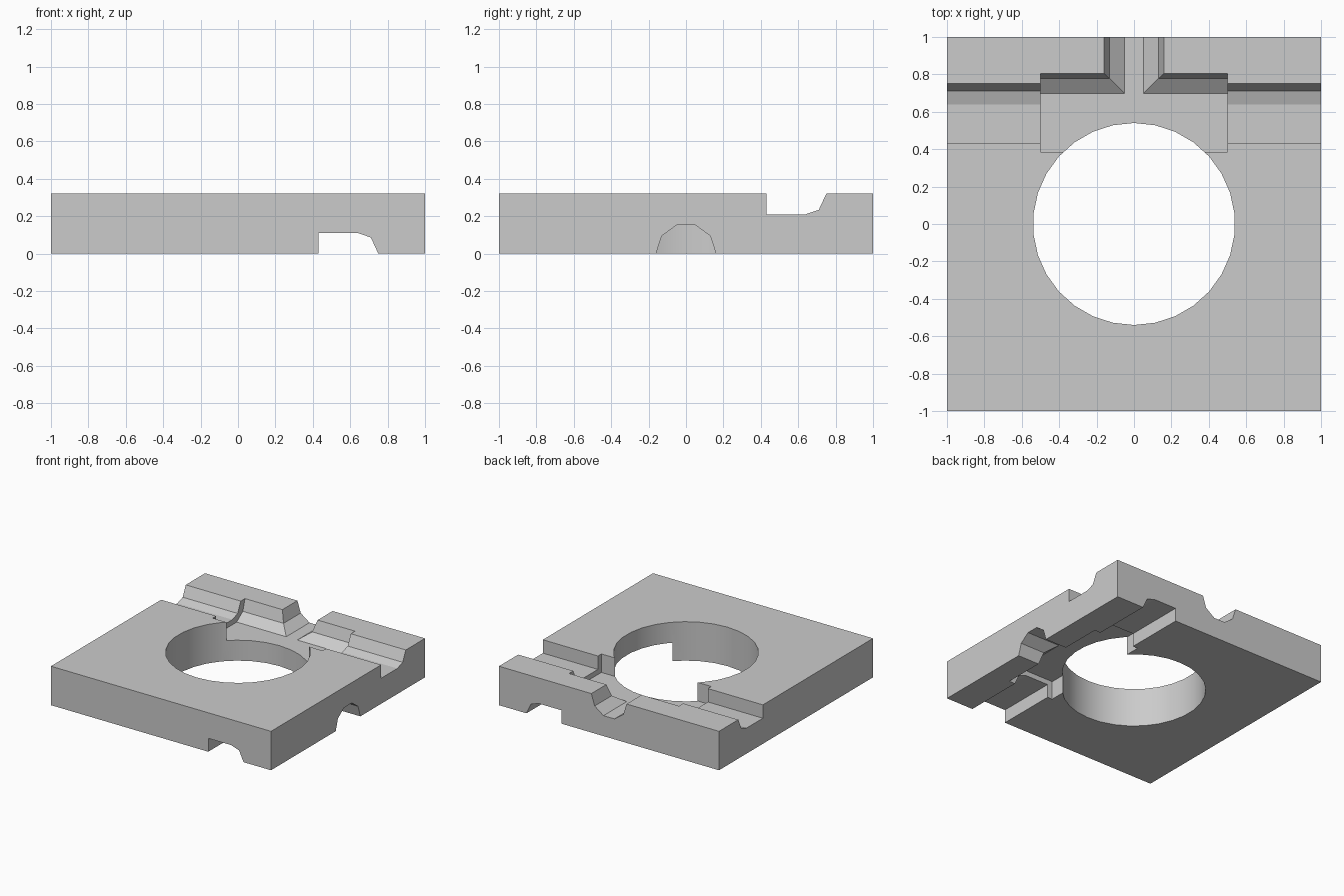
import bpy
import bmesh
import math
from mathutils import Matrix, Vector

cube = bpy.data.objects.get("Cube")
if cube:
    bpy.data.objects.remove(cube, do_unlink=True)

H = 0.32      # slab thickness
OVER = 0.1    # how far cutters reach beyond the slab


def add_object(name, bm):
    bmesh.ops.recalc_face_normals(bm, faces=bm.faces)
    mesh = bpy.data.meshes.new(name)
    bm.to_mesh(mesh)
    bm.free()
    obj = bpy.data.objects.new(name, mesh)
    bpy.context.collection.objects.link(obj)
    return obj


def channel_cutter(name, profile, start, end, along_x, flip):
    """Sweep an (across, depth) profile; flip swaps x/y and turns it underneath."""
    bm = bmesh.new()
    corners = []
    for across, depth in profile:
        z = H - depth
        corners.append((start, across, z) if along_x else (across, start, z))
    face = bm.faces.new([bm.verts.new(c) for c in corners])
    sweep = Vector((end - start, 0, 0) if along_x else (0, end - start, 0))
    result = bmesh.ops.extrude_face_region(bm, geom=[face])
    moved = [v for v in result["geom"] if isinstance(v, bmesh.types.BMVert)]
    bmesh.ops.translate(bm, verts=moved, vec=sweep)
    if flip:
        for v in bm.verts:
            v.co = (v.co.y, v.co.x, H - v.co.z)
    return add_object(name, bm)


# Square slab
bm = bmesh.new()
bmesh.ops.create_cube(bm, size=1, matrix=Matrix.Translation((0, 0, H / 2)) @ Matrix.Diagonal((2, 2, H, 1)))
plate = add_object("channel_plate", bm)

# Round central opening
bm = bmesh.new()
bmesh.ops.create_cone(bm, cap_ends=True, segments=30, radius1=0.54, radius2=0.54,
                      depth=1, matrix=Matrix.Translation((0, 0, H / 2)))
cutters = [add_object("hole_cutter", bm)]

# Channel sections as (across, depth below the surface)
groove = [(0.43, -OVER), (0.43, 0.11), (0.64, 0.11), (0.71, 0.086), (0.75, 0), (0.75, -OVER)]
pocket = [(0.385, -OVER), (0.385, 0.152), (0.697, 0.152), (0.777, 0.094), (0.805, 0), (0.805, -OVER)]
half = [(0.05, 0.152), (0.13, 0.094), (0.16, 0), (0.16, -OVER)]
trench = half + [(-x, d) for x, d in reversed(half)]

# The same channels on top and, turned over the diagonal, underneath
for side, flip in (("top", False), ("bottom", True)):
    cutters.append(channel_cutter(side + "_groove_cutter", groove, -1 - OVER, 1 + OVER, True, flip))
    cutters.append(channel_cutter(side + "_pocket_cutter", pocket, -0.5, 0.5, True, flip))
    cutters.append(channel_cutter(side + "_trench_cutter", trench, 0.6, 1 + OVER, False, flip))

bpy.ops.object.select_all(action='DESELECT')
bpy.context.view_layer.objects.active = plate
plate.select_set(True)
for cutter in cutters:
    cutter.hide_render = True
    mod = plate.modifiers.new(cutter.name, 'BOOLEAN')
    mod.operation = 'DIFFERENCE'
    mod.solver = 'EXACT'
    mod.object = cutter
    bpy.ops.object.modifier_apply(modifier=mod.name)
for cutter in cutters:
    bpy.data.objects.remove(cutter, do_unlink=True)

# Plain grey finish
grey = bpy.data.materials.new("plain_grey")
grey.use_nodes = True
colour = (0.6, 0.6, 0.6, 1)
grey.diffuse_color = colour
grey.node_tree.nodes["Principled BSDF"].inputs["Base Color"].default_value = colour
plate.data.materials.clear()
plate.data.materials.append(grey)

# Smooth only the round wall
bpy.ops.object.shade_smooth_by_angle(angle=math.radians(15))
